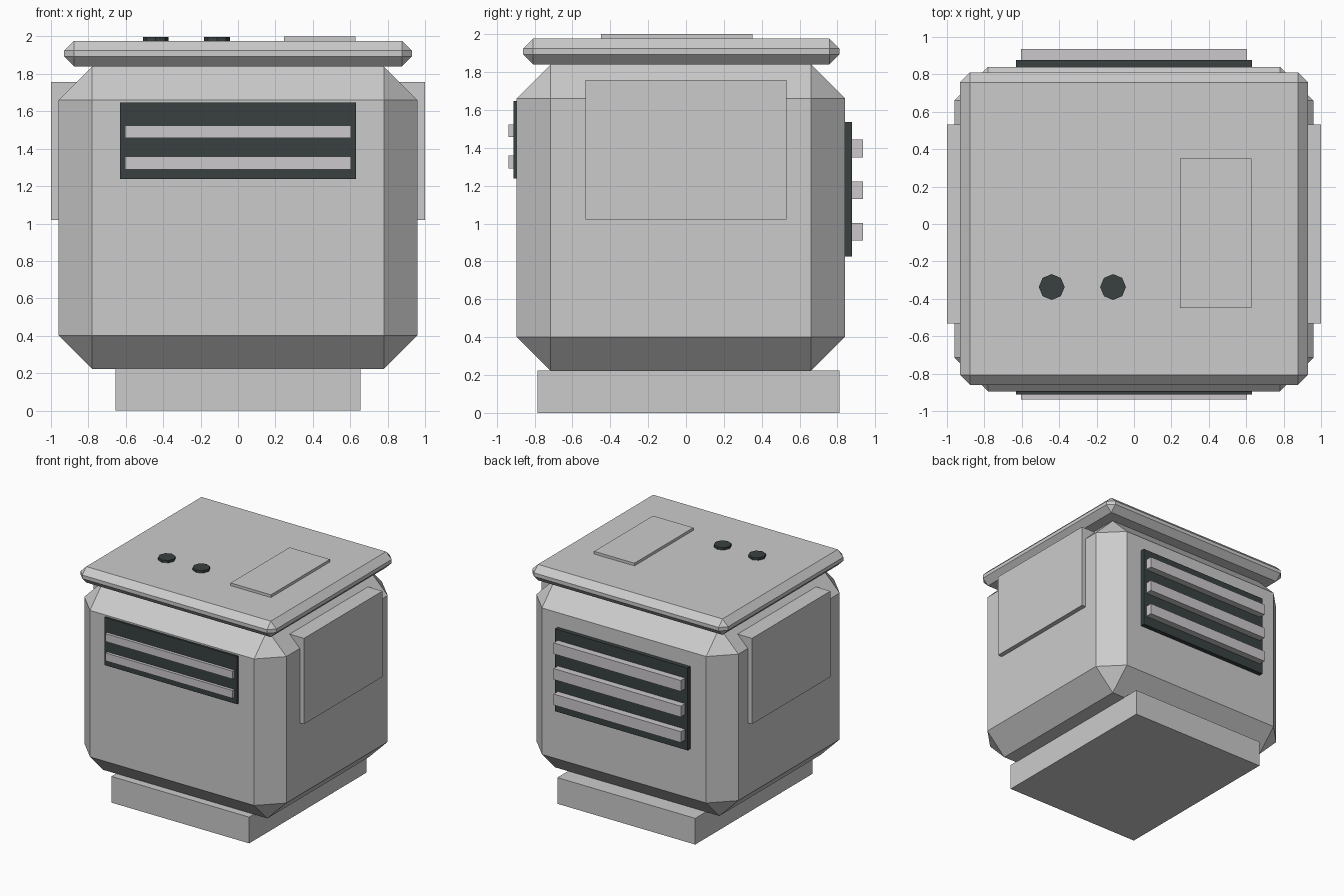
import bpy, bmesh, math
from mathutils import Matrix, Vector

if "Cube" in bpy.data.objects:
    bpy.data.objects.remove(bpy.data.objects["Cube"])


def material(name, rgb):
    m = bpy.data.materials.new(name)
    m.diffuse_color = (*rgb, 1.0)
    m.use_nodes = True
    m.node_tree.nodes["Principled BSDF"].inputs["Base Color"].default_value = m.diffuse_color
    return m


GREY = material("light_grey", (0.60, 0.60, 0.60))
SLAT = material("slat_grey", (0.60, 0.58, 0.60))
DARK = material("dark_grey", (0.041, 0.052, 0.052))


def finish(name, bm, mat):
    me = bpy.data.meshes.new(name)
    bm.normal_update()
    bm.to_mesh(me)
    bm.free()
    me.materials.append(mat)
    ob = bpy.data.objects.new(name, me)
    bpy.context.collection.objects.link(ob)
    return ob


def box(name, x, y, z, mat, chamfer=0.0):
    """Box from (min, max) ranges, with optional flat chamfer on all edges."""
    bm = bmesh.new()
    size = [r[1] - r[0] for r in (x, y, z)]
    mid = Vector([(r[0] + r[1]) / 2 for r in (x, y, z)])
    bmesh.ops.create_cube(bm, size=1, matrix=Matrix.Translation(mid) @ Matrix.Diagonal((*size, 1)))
    if chamfer:
        bmesh.ops.bevel(bm, geom=bm.edges[:], offset=chamfer, offset_type='OFFSET',
                        segments=1, profile=0.5, affect='EDGES')
    return finish(name, bm, mat)


# Main volumes
box("base", (-0.655, 0.655), (-0.783, 0.81), (0, 0.225), GREY)
box("body", (-0.96, 0.96), (-0.895, 0.84), (0.222, 1.84), GREY, 0.18)
box("lid", (-0.93, 0.93), (-0.86, 0.81), (1.84, 1.977), GREY, 0.053)

# Side panels
for side, s in (("left", -1), ("right", 1)):
    box(side + "_side_panel", sorted((s * 0.86, s * 1.0)), (-0.532, 0.532), (1.02, 1.757), GREY)

# Front vent with two slats
box("front_vent", (-0.63, 0.63), (-0.912, -0.88), (1.237, 1.647), DARK)
for i, z in enumerate((1.324, 1.49)):
    box(f"front_slat_{i + 1}", (-0.605, 0.605), (-0.937, -0.905), (z - 0.034, z + 0.034), SLAT)

# Back vent with three slats
box("back_vent", (-0.63, 0.63), (0.82, 0.877), (0.827, 1.535), DARK)
for i, z in enumerate((0.957, 1.176, 1.396)):
    box(f"back_slat_{i + 1}", (-0.605, 0.605), (0.87, 0.935), (z - 0.047, z + 0.047), SLAT)

# Hatch and two round caps on the lid
box("lid_hatch", (0.245, 0.628), (-0.45, 0.35), (1.965, 2.0), GREY)
for i, x in enumerate((-0.44, -0.112)):
    bm = bmesh.new()
    bmesh.ops.create_cone(bm, cap_ends=True, segments=8, radius1=0.069, radius2=0.069, depth=0.03,
                          matrix=Matrix.Translation((x, -0.337, 1.983)))
    finish(f"lid_cap_{i + 1}", bm, DARK)
